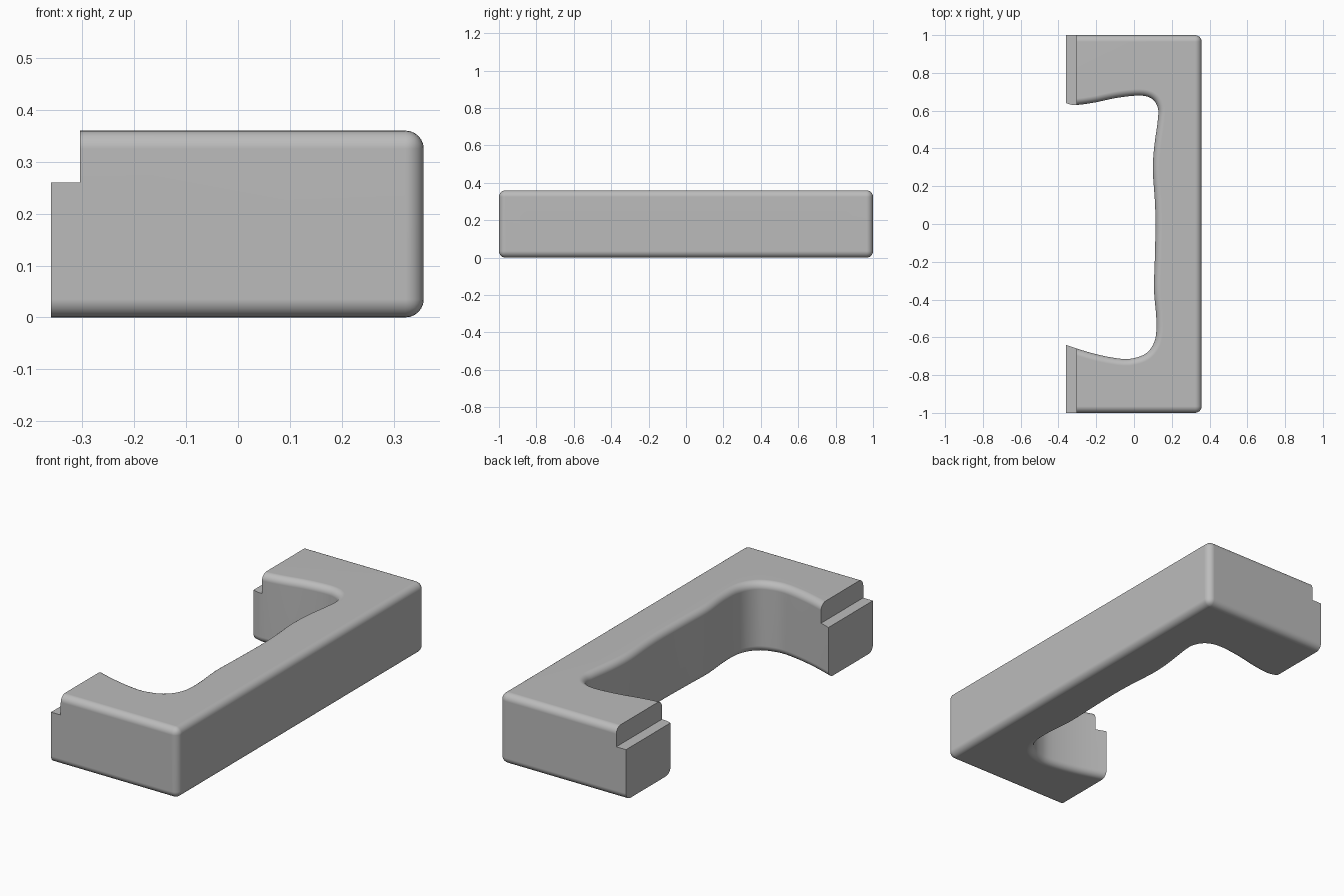
import bpy, bmesh, math
from mathutils import Vector

if "Cube" in bpy.data.objects:
    bpy.data.objects.remove(bpy.data.objects["Cube"], do_unlink=True)

HEIGHT, FILLET = 0.36, 0.035
FRONT, BACK, OVERRUN = 0.358, -0.36, -0.46

grey = bpy.data.materials.new("plain_grey")
grey.use_nodes = True
grey.diffuse_color = (0.5, 0.5, 0.5, 1)
grey.node_tree.nodes["Principled BSDF"].inputs["Base Color"].default_value = (0.5, 0.5, 0.5, 1)


def smooth_path(points, steps):
    """Catmull-Rom curve through the points."""
    pts = [Vector(p) for p in points]
    pts = [2 * pts[0] - pts[1]] + pts + [2 * pts[-1] - pts[-2]]
    path = []
    for a, b, c, d in zip(pts, pts[1:], pts[2:], pts[3:]):
        for i in range(steps):
            t = i / steps
            path.append(0.5 * (2 * b + (c - a) * t + (2 * a - 5 * b + 4 * c - d) * t * t
                               + (3 * b - a - 3 * c + d) * t ** 3))
    return path + [pts[-2]]


def new_object(name, bm):
    mesh = bpy.data.meshes.new(name)
    bm.to_mesh(mesh)
    bm.free()
    obj = bpy.data.objects.new(name, mesh)
    bpy.context.collection.objects.link(obj)
    mesh.materials.append(grey)
    return obj


def box(name, low, high):
    bm = bmesh.new()
    bmesh.ops.create_cube(bm, size=1)
    for v in bm.verts:
        v.co = [lo + (c + 0.5) * (hi - lo) for c, lo, hi in zip(v.co, low, high)]
    return new_object(name, bm)


def bore(name, y, radius, x0, x1):
    bm = bmesh.new()
    bmesh.ops.create_cone(bm, cap_ends=True, segments=40, radius1=radius,
                          radius2=radius, depth=x1 - x0)
    for v in bm.verts:
        x, yy, z = v.co
        v.co = (z + (x0 + x1) / 2, yy + y, x + HEIGHT / 2)
    bmesh.ops.recalc_face_normals(bm, faces=bm.faces)
    return new_object(name, bm)


# Grip outline: contoured inner side, square outer side
inner = smooth_path([
    (OVERRUN, 0.67), (-0.36, 0.64), (-0.31, 0.63), (-0.21, 0.643), (-0.09, 0.668),
    (0.03, 0.68), (0.095, 0.663), (0.126, 0.615), (0.126, 0.55), (0.106, 0.4),
    (0.1, 0.28), (0.11, 0.13), (0.114, 0), (0.11, -0.19), (0.106, -0.35),
    (0.118, -0.5), (0.112, -0.61), (0.07, -0.68), (0, -0.71), (-0.075, -0.713),
    (-0.21, -0.687), (-0.36, -0.64), (OVERRUN, -0.6)], 5)
outline = inner + [Vector(p) for p in
                   ((OVERRUN, -1), (FRONT, -1), (FRONT, 1), (OVERRUN, 1))]

# Extruded grip body with rounded rims and outer corners
bm = bmesh.new()
base = bm.faces.new([bm.verts.new((p.x, p.y, 0)) for p in outline])
extruded = bmesh.ops.extrude_face_region(bm, geom=[base])["geom"]
bmesh.ops.translate(bm, vec=(0, 0, HEIGHT),
                    verts=[g for g in extruded if isinstance(g, bmesh.types.BMVert)])
bmesh.ops.recalc_face_normals(bm, faces=bm.faces)
rims = []
for e in bm.edges:
    a, b = (v.co for v in e.verts)
    level = abs(a.z - b.z) < 0.001
    at_back = max(a.x, b.x) < OVERRUN + 0.001
    if (level and not at_back) or (not level and a.x > FRONT - 0.001):
        rims.append(e)
bmesh.ops.bevel(bm, geom=rims, offset=FILLET, segments=6, profile=0.5,
                affect='EDGES', clamp_overlap=False)
handle = new_object("handle", bm)

# Back trim, rear rebate and counterbored screw holes
cutters = [box("back_trim", (-1, -2, -1), (BACK, 2, 1)),
           box("rear_rebate", (-1, -2, 0.26), (-0.305, 2, 1))]
for y in (-0.82, 0.82):
    cutters.append(bore("counterbore", y, 0.055, -0.29, 0.6))
    cutters.append(bore("screw_hole", y, 0.037, -0.6, 0.5))

bpy.ops.object.select_all(action='DESELECT')
handle.select_set(True)
bpy.context.view_layer.objects.active = handle
for cutter in cutters:
    mod = handle.modifiers.new(cutter.name, 'BOOLEAN')
    mod.operation = 'DIFFERENCE'
    mod.solver = 'EXACT'
    mod.object = cutter
    bpy.ops.object.modifier_apply(modifier=mod.name)
    bpy.data.objects.remove(cutter, do_unlink=True)

# Soft shading with crisp cut edges and flat broad faces
bpy.ops.object.shade_smooth_by_angle(angle=math.radians(35))
weighted = handle.modifiers.new("flat_faces", 'WEIGHTED_NORMAL')
weighted.keep_sharp = True
